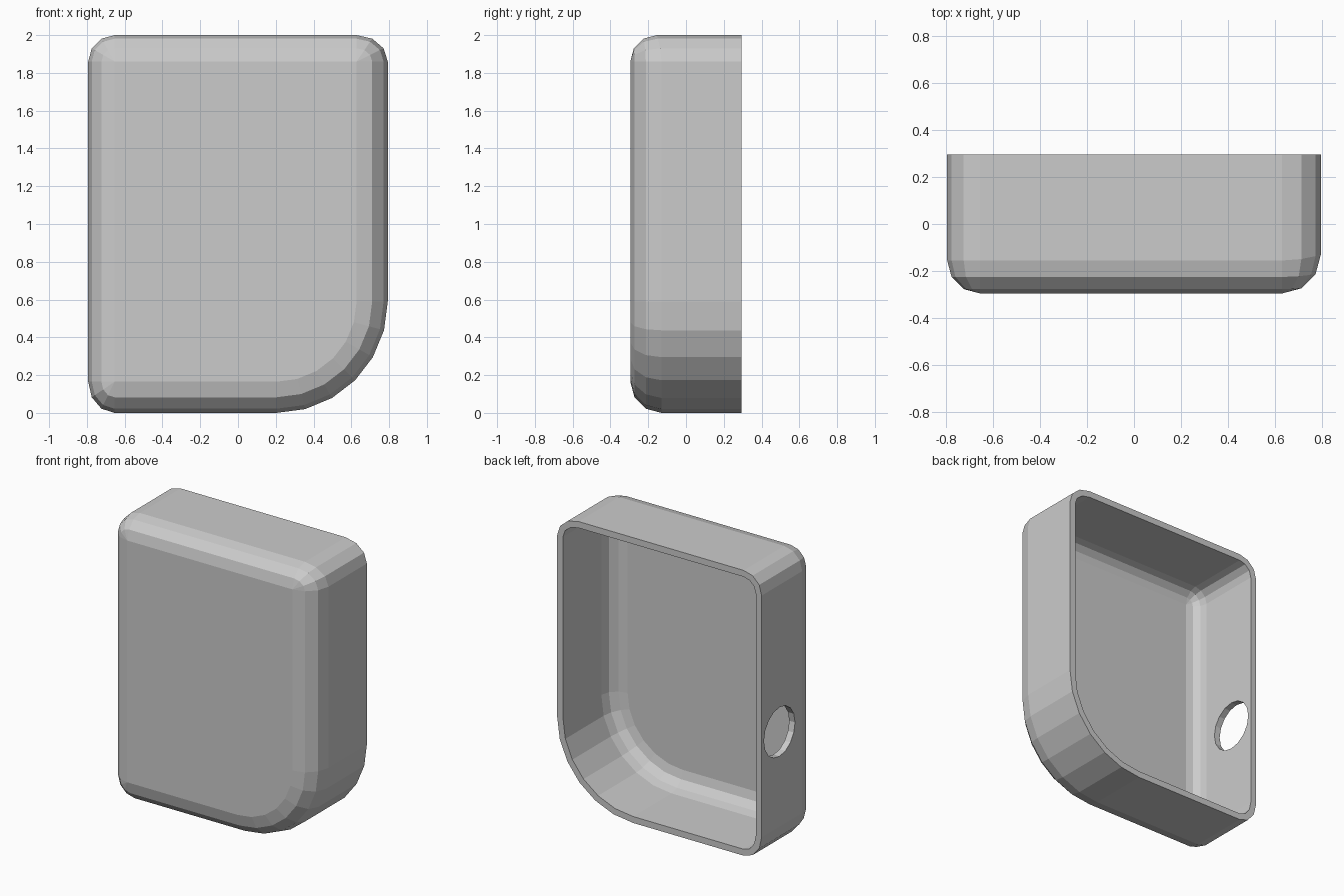
import bpy, bmesh
from math import cos, sin, pi, radians

if "Cube" in bpy.data.objects:
    bpy.data.objects.remove(bpy.data.objects["Cube"])

W, H, D, T = 0.793, 2.0, 0.295, 0.045   # half width, height, half depth, wall
A, B, BIG = 0.14, 0.165, 0.59           # small fillets, large fillets, big corner

# corner: sign x, top?, corner radii (x, z), edge fillets (x, z), start angle, segments
CORNERS = [
    (1, 1, A, A, B, A, 0, 3),
    (-1, 1, A, A, A, A, 90, 3),
    (-1, 0, A, B, A, B, 180, 3),
    (1, 0, BIG, BIG, B, B, 270, 6),
]


def ring(bm, wall, a=None):
    """Rounded outline; a = angle along the front fillet, None = open back rim."""
    verts = []
    for sx, top, rx, rz, fx, fz, start, n in CORNERS:
        rx, fx = max(rx, fx), fx
        cx, cz = sx * (W - rx), (H - rz if top else rz)
        for i in range(n + 1):
            t = radians(start + 90 * i / n)
            f = fx * cos(t) ** 2 + fz * sin(t) ** 2 - wall
            k = 0 if a is None else 1 - cos(a)
            y = D if a is None else -D + wall + f * (1 - sin(a))
            x = cx + (rx - wall - (fx - wall) * k) * cos(t)
            z = cz + (rz - wall - (fz - wall) * k) * sin(t)
            verts.append(bm.verts.new((x, y, z)))
    return verts


def bridge(bm, r1, r2):
    n = len(r1)
    for i in range(n):
        j = (i + 1) % n
        bm.faces.new((r1[i], r1[j], r2[j], r2[i]))


# Shell: outside skin from front panel to rim, then inside skin back to the panel
bm = bmesh.new()
angles = [pi / 2, pi / 3, pi / 6, 0]
rings = [ring(bm, 0, a) for a in angles] + [ring(bm, 0), ring(bm, T)]
rings += [ring(bm, T, a) for a in reversed(angles)]
for r1, r2 in zip(rings, rings[1:]):
    bridge(bm, r1, r2)
bm.faces.new(rings[0])
bm.faces.new(rings[-1])
bmesh.ops.remove_doubles(bm, verts=bm.verts, dist=0.0005)
bmesh.ops.recalc_face_normals(bm, faces=bm.faces)
mesh = bpy.data.meshes.new("shell")
bm.to_mesh(mesh)
bm.free()
shell = bpy.data.objects.new("shell", mesh)
bpy.context.collection.objects.link(shell)

# Round hole through the left wall
bpy.ops.mesh.primitive_cylinder_add(vertices=16, radius=0.172, depth=0.3,
                                    location=(-W, 0.097, 0.83),
                                    rotation=(0, pi / 2, 0))
cutter = bpy.context.object
cutter.name = "hole_cutter"
cutter.hide_render = True
cutter.hide_set(True)
cut = shell.modifiers.new("side_hole", 'BOOLEAN')
cut.operation = 'DIFFERENCE'
cut.solver = 'EXACT'
cut.object = cutter
